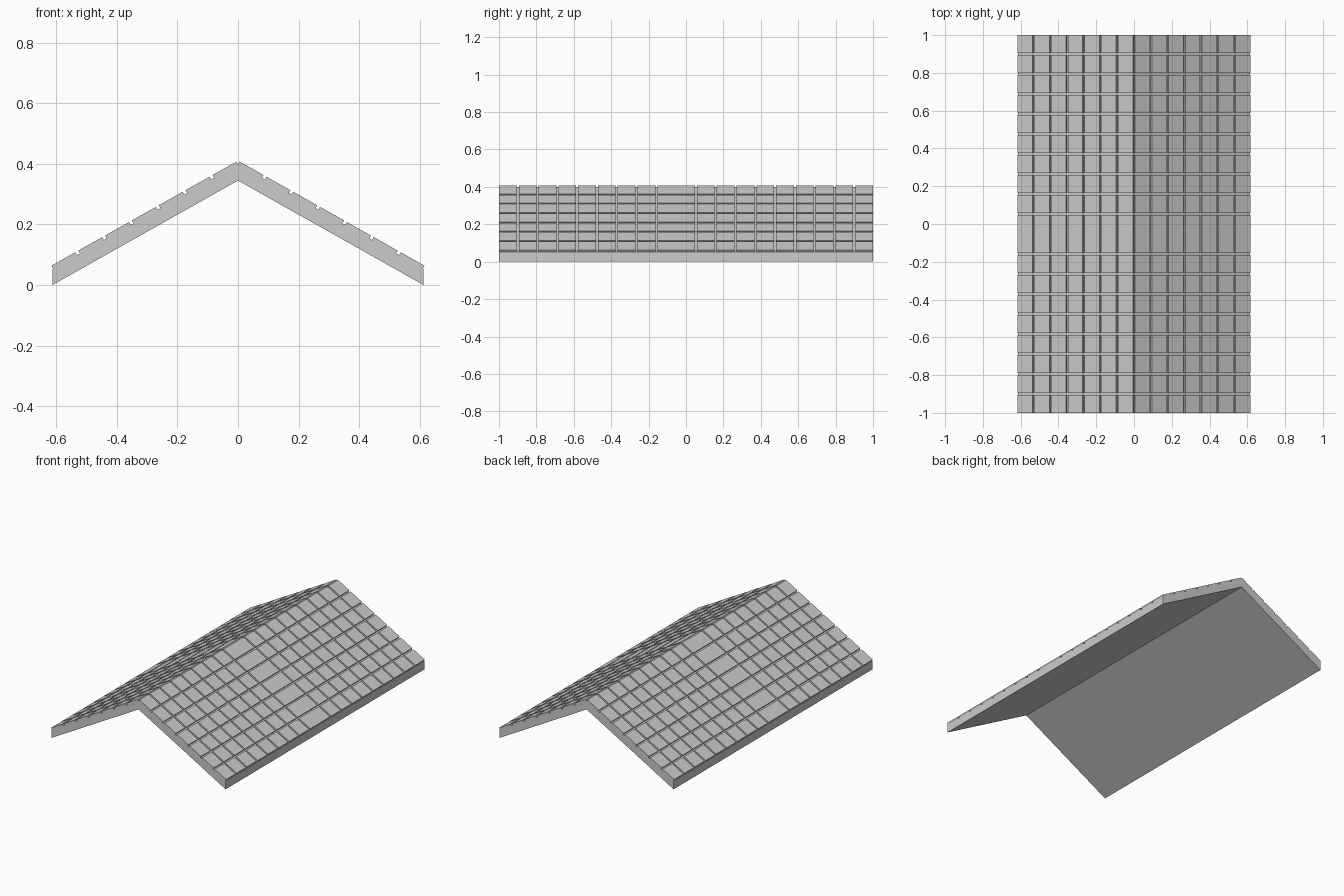
import bpy, bmesh, math
from mathutils import Vector

if "Cube" in bpy.data.objects:
    bpy.data.objects.remove(bpy.data.objects["Cube"])

HALF_W, RISE, THICK = 0.613, 0.345, 0.053   # half span, underside ridge height, slab thickness
TILE_H, GAP = 0.011, 0.011
ANGLE = math.atan2(RISE, HALF_W)
ALONG = Vector((math.cos(ANGLE), 0, -math.sin(ANGLE)))   # down the right slope
NORMAL = Vector((math.sin(ANGLE), 0, math.cos(ANGLE)))


def make_object(name, bm):
    bmesh.ops.recalc_face_normals(bm, faces=bm.faces)
    mesh = bpy.data.meshes.new(name)
    bm.to_mesh(mesh)
    bm.free()
    obj = bpy.data.objects.new(name, mesh)
    bpy.context.collection.objects.link(obj)
    return obj


# Folded roof slab: chevron profile extruded along y
bm = bmesh.new()
profile = [(-HALF_W, 0), (0, RISE), (HALF_W, 0),
           (HALF_W, THICK), (0, RISE + THICK), (-HALF_W, THICK)]
front = bm.faces.new([bm.verts.new((x, -1, z)) for x, z in profile])
ext = bmesh.ops.extrude_face_region(bm, geom=[front], use_keep_orig=True)
bmesh.ops.translate(bm, vec=(0, 2, 0),
                    verts=[v for v in ext["geom"] if isinstance(v, bmesh.types.BMVert)])
make_object("roof_slab", bm)


def add_tile(bm, s0, s1, y0, y1):
    """Thin box lying on the right slope, s measured from the ridge."""
    base = Vector((0, 0, RISE + THICK))
    bot = [bm.verts.new(base + ALONG * s + Vector((0, y, 0)))
           for s, y in ((s0, y0), (s1, y0), (s1, y1), (s0, y1))]
    top = [bm.verts.new(v.co + NORMAL * TILE_H) for v in bot]
    bm.faces.new(top)
    bm.faces.new(bot[::-1])
    for i in range(4):
        j = (i + 1) % 4
        bm.faces.new((bot[i], bot[j], top[j], top[i]))


# Tiles: 7 rows, with one double-width column near the middle
ROWS, COLS = 7, 19
slope = 0.611 / math.cos(ANGLE)
row_step = (slope + GAP) / ROWS
col_step = (2 + GAP) / COLS
spans = [(i, i + 1) for i in range(8)] + [(8, 10)] + [(i, i + 1) for i in range(10, COLS)]
bm = bmesh.new()
for r in range(ROWS):
    s0 = r * row_step
    for a, b in spans:
        add_tile(bm, s0, s0 + row_step - GAP,
                 -1 + a * col_step, -1 + b * col_step - GAP)
tiles = make_object("roof_tiles", bm)

# Other slope
mirror = tiles.modifiers.new("mirror", 'MIRROR')
mirror.use_axis[0] = True
mirror.use_mirror_merge = False
